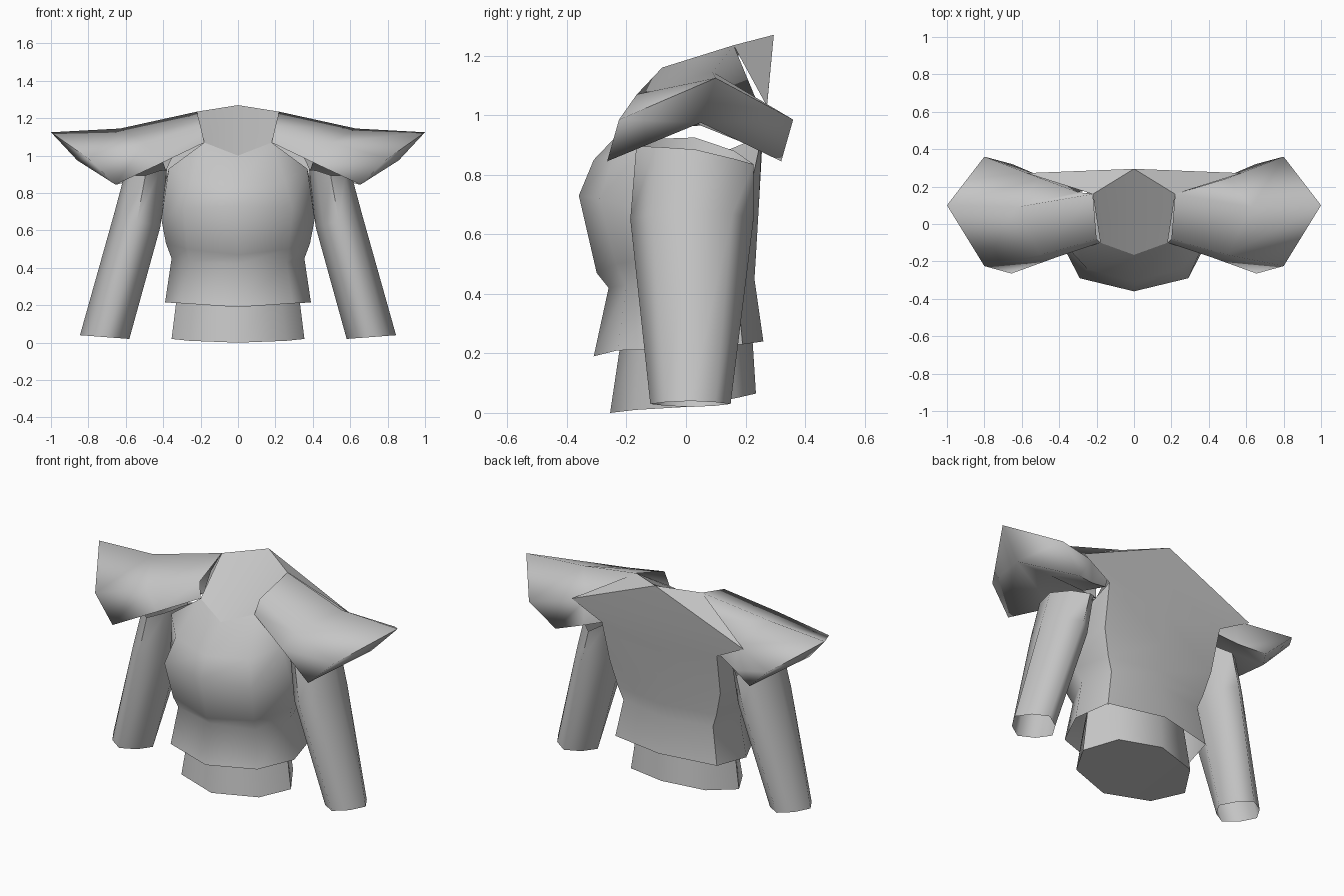
import bpy, bmesh, math

if "Cube" in bpy.data.objects:
    bpy.data.objects.remove(bpy.data.objects["Cube"])

grey = bpy.data.materials.new("plain_grey")
grey.diffuse_color = (0.56, 0.56, 0.56, 1)
grey.use_nodes = True
grey.node_tree.nodes["Principled BSDF"].inputs["Base Color"].default_value = grey.diffuse_color


def build(name, faces, angle):
    """Weld a list of point-loops and their mirror images into one smooth-shaded object."""
    bm = bmesh.new()
    for loop in faces:
        bm.faces.new([bm.verts.new(p) for p in loop])
        bm.faces.new([bm.verts.new((-x, y, z)) for x, y, z in reversed(loop)])
    bmesh.ops.remove_doubles(bm, verts=bm.verts, dist=0.0005)
    bmesh.ops.recalc_face_normals(bm, faces=bm.faces)
    me = bpy.data.meshes.new(name)
    bm.to_mesh(me)
    bm.free()
    me.materials.append(grey)
    ob = bpy.data.objects.new(name, me)
    bpy.context.collection.objects.link(ob)
    bpy.ops.object.select_all(action='DESELECT')
    ob.select_set(True)
    bpy.context.view_layer.objects.active = ob
    bpy.ops.object.shade_smooth_by_angle(angle=math.radians(angle))
    return ob


def grid(rows):
    """Quads between consecutive rows of points."""
    return [[a[i], a[i + 1], b[i + 1], b[i]]
            for a, b in zip(rows, rows[1:]) for i in range(len(a) - 1)]


# Neck outline, front to back
neck = [(0, -.165, 1.0), (.18, -.10, 1.07), (.20, -.08, 1.16), (.22, .16, 1.235), (0, .295, 1.27)]

# Torso: half rings from front centre to back centre, hem to bust
hem = [(0, -.31, .19), (.29, -.23, .21), (.39, -.02, .215), (.34, .19, .23), (0, .26, .24)]
waist = [(0, -.26, .42), (.26, -.20, .43), (.355, -.01, .45), (.30, .17, .45), (0, .23, .45)]
ribs = [(0, -.30, .47), (.27, -.235, .50), (.385, -.04, .53), (.33, .18, .53), (0, .235, .53)]
bust = [(0, -.36, .73), (.29, -.29, .72), (.41, -.06, .66), (.37, .20, .68), (0, .245, .70)]
torso = grid([hem, waist, ribs, bust])

# Chest up to the neck, and the side panel under the arm hole
chest = [(0, -.31, .85), (.25, -.24, .87), (.37, -.11, .93)]
armpit, flap, side = (.385, .255, .93), (.575, .272, 1.03), (.39, .06, .85)
torso += grid([bust[:3], chest])
torso += [[chest[0], chest[1], neck[1], neck[0]], [chest[1], chest[2], neck[1]],
          [bust[2], side, chest[2]], [bust[2], bust[3], armpit, side]]

# Back panel with the pointed shoulder flap
spine_low, spine_top = (0, .255, .88), (0, .275, 1.06)
torso += [[bust[4], bust[3], armpit, spine_low], [spine_low, armpit, flap, spine_top],
          [spine_top, flap, neck[4]], [flap, neck[3], neck[4]]]
build("torso", torso, 60)

# Flat neck cap
build("neck_cap", [[neck[0], neck[1], neck[3], neck[4]]], 60)

# Waist tube with closed bottom
base = [(0, -.255, 0), (.26, -.17, .01), (.355, 0, .02), (.25, .17, .05), (0, .235, .065)]
tube_top = [(0, -.21, .30), (.22, -.15, .30), (.32, 0, .30), (.22, .15, .30), (0, .22, .30)]
tube = grid([base, tube_top])
tube += [[base[0], base[1], base[3], base[4]], [base[1], base[2], base[3]]]
build("waist_tube", tube, 60)

# Shoulder pads: rows from neck outwards, each running front to back
tip = (1.0, .10, 1.125)
peak = (.86, .05, .975)
inner = [neck[1], neck[2], neck[3], (.30, .17, 1.10), (.385, .22, .92)]
middle = [(.42, -.18, .955), (.50, -.165, 1.07), (.63, .09, 1.145), (.50, .245, 1.03), (.51, .26, .88)]
outer = [(.655, -.265, .845), (.80, -.225, .985), tip, (.80, .36, .985), (.65, .32, .845)]
pad = grid([inner, middle, outer])
pad += [[outer[i], outer[i + 1], peak] for i in range(4)]
# Vaulted underside
ridge = [(.40, .05, .965), (.63, .05, .975), peak]
front_edge = [r[0] for r in (inner, middle, outer)]
back_edge = [r[4] for r in (inner, middle, outer)]
pad += grid([front_edge, ridge, back_edge])
build("shoulder_pads", pad, 100)

# Sleeves: open eight-sided tubes with sloping tops
SIDES = 8


def sleeve_ring(cx, cy, cz, rx, ry, corner, tilt, drop, arch):
    pts = []
    for i in range(SIDES + 1):
        a = 2 * math.pi * (i % SIDES) / SIDES
        k = corner if i % 2 else 1
        c, s = k * math.cos(a), k * math.sin(a)
        pts.append((cx + rx * c, cy + ry * s, cz + tilt * c - drop * s - arch * s * s))
    return pts


sleeve = grid([sleeve_ring(.713, .015, .03, .132, .135, .87, .01, 0, 0),
               sleeve_ring(.54, .02, .65, .125, .207, .93, .03, 0, 0),
               sleeve_ring(.495, .03, .905, .115, .197, .95, -.02, .03, .04)])
build("sleeves", sleeve, 75)
